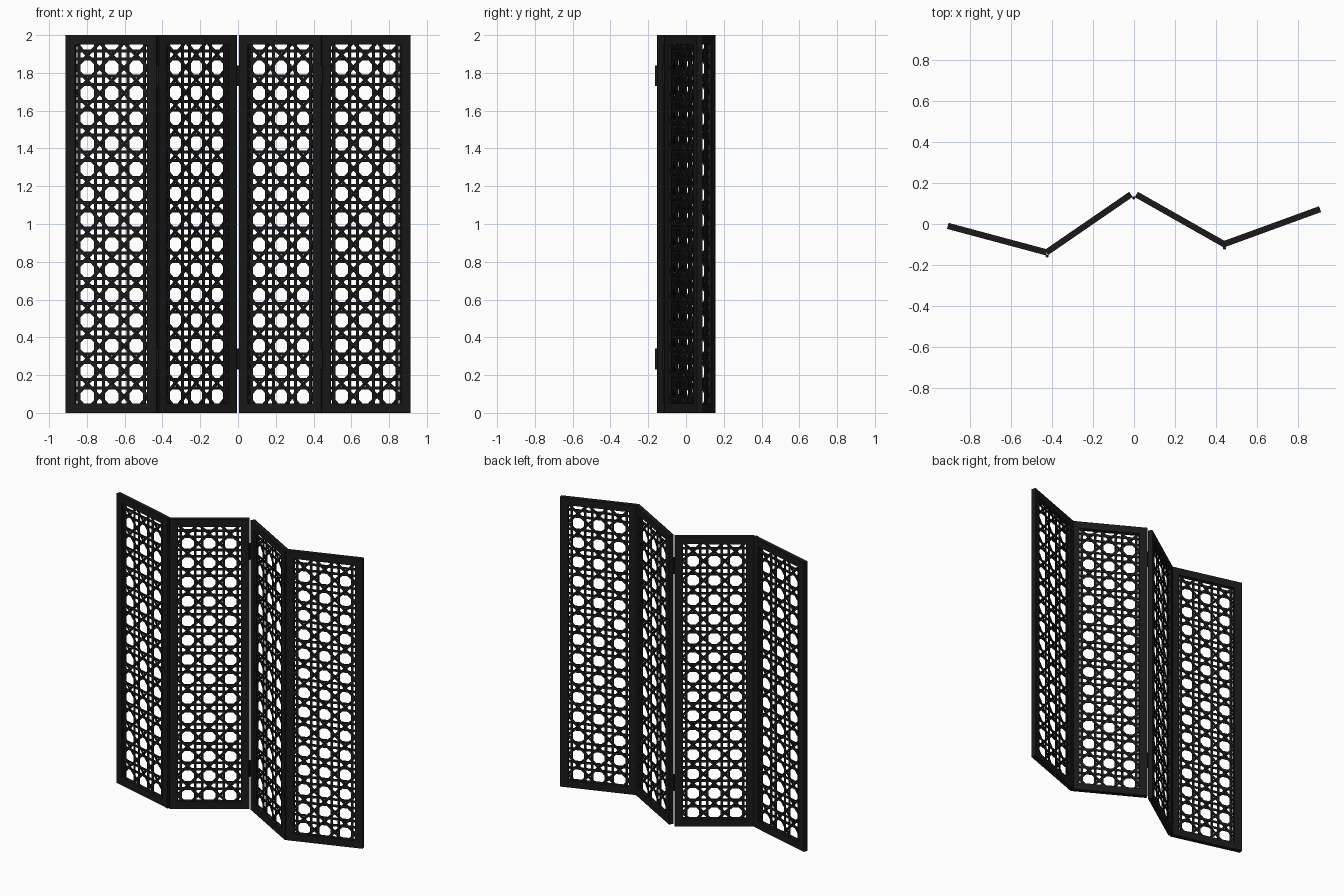
import bpy, bmesh, math
from mathutils import Matrix, Vector

if "Cube" in bpy.data.objects:
    bpy.data.objects.remove(bpy.data.objects["Cube"])

W, H, T = 0.50, 2.0, 0.03      # panel width, height, thickness
STILE, RAIL = 0.052, 0.05      # frame member widths
P, Z0 = 0.1338, 0.088          # cane pitch, height of first octagon centre
PAIR, SW, ST = 0.022, 0.016, 0.004   # strand pair offset, width, thickness

black = bpy.data.materials.new("black_lacquer")
black.diffuse_color = (0.01, 0.01, 0.01, 1)
black.use_nodes = True
black.node_tree.nodes["Principled BSDF"].inputs["Base Color"].default_value = black.diffuse_color


def finish(bm, name, matrix):
    me = bpy.data.meshes.new(name)
    bm.to_mesh(me)
    bm.free()
    me.materials.append(black)
    ob = bpy.data.objects.new(name, me)
    ob.matrix_world = matrix
    bpy.context.collection.objects.link(ob)
    return ob


def box(bm, centre, size, angle=0.0):
    m = (Matrix.Translation(centre) @ Matrix.Rotation(angle, 4, 'Y')
         @ Matrix.Diagonal((*size, 1)))
    bmesh.ops.create_cube(bm, size=1, matrix=m)


def strand(bm, a, b, y):
    # flat cane strip from a to b, given as (x, z)
    dx, dz = b[0] - a[0], b[1] - a[1]
    length = math.hypot(dx, dz)
    if length > 0.01:
        box(bm, ((a[0] + b[0]) / 2, y, (a[1] + b[1]) / 2),
            (length, ST, SW), -math.atan2(dz, dx))


def make_frame(name, m):
    bm = bmesh.new()
    for s in (-1, 1):
        box(bm, (s * (W - STILE) / 2, 0, H / 2), (STILE, T, H))
        box(bm, (0, 0, H / 2 + s * (H - RAIL) / 2), (W - 2 * STILE, T, RAIL))
    finish(bm, name, m)


def make_cane(name, m):
    bm = bmesh.new()
    x1 = W / 2 - STILE + 0.004
    za, zb = RAIL - 0.004, H - RAIL + 0.004
    # vertical pairs
    for k in range(-2, 2):
        for s in (-1, 1):
            x = (k + 0.5) * P + s * PAIR
            if abs(x) < x1:
                strand(bm, (x, za), (x, zb), -0.002)
    # horizontal pairs
    for k in range(-1, 16):
        for s in (-1, 1):
            z = Z0 + (k + 0.5) * P + s * PAIR
            if za < z < zb:
                strand(bm, (-x1, z), (x1, z), 0.002)
    # diagonals both ways, clipped to the opening
    for d in (-1, 1):
        for k in range(-4, 19):
            c = Z0 + (k + 0.5) * P
            lo, hi = max(-x1, za - c), min(x1, zb - c)
            if hi > lo:
                strand(bm, (d * lo, c + lo), (d * hi, c + hi), d * 0.005)
    finish(bm, name, m)


# four folded panels: centre x, centre y, turn in degrees
panels = [(-0.668, -0.074, -15), (-0.221, 0.003, 34.5),
          (0.229, 0.021, -29.5), (0.674, -0.013, 20)]
mats = []
for i, (x, y, a) in enumerate(panels, 1):
    m = Matrix.Translation((x, y, 0)) @ Matrix.Rotation(math.radians(a), 4, 'Z')
    mats.append(m)
    make_frame(f"panel_frame_{i}", m)
    make_cane(f"cane_webbing_{i}", m)

# hinge barrels on the front of each joint
for j in range(3):
    a = mats[j] @ Vector((W / 2, -T / 2, 0))
    b = mats[j + 1] @ Vector((-W / 2, -T / 2, 0))
    c = (a + b) / 2
    bm = bmesh.new()
    for z in (0.285, 1.785):
        bmesh.ops.create_cone(bm, cap_ends=True, segments=16, radius1=0.0075,
                              radius2=0.0075, depth=0.11,
                              matrix=Matrix.Translation((0, 0, z)))
    finish(bm, f"hinge_barrels_{j + 1}", Matrix.Translation((c.x, c.y - 0.004, 0)))
